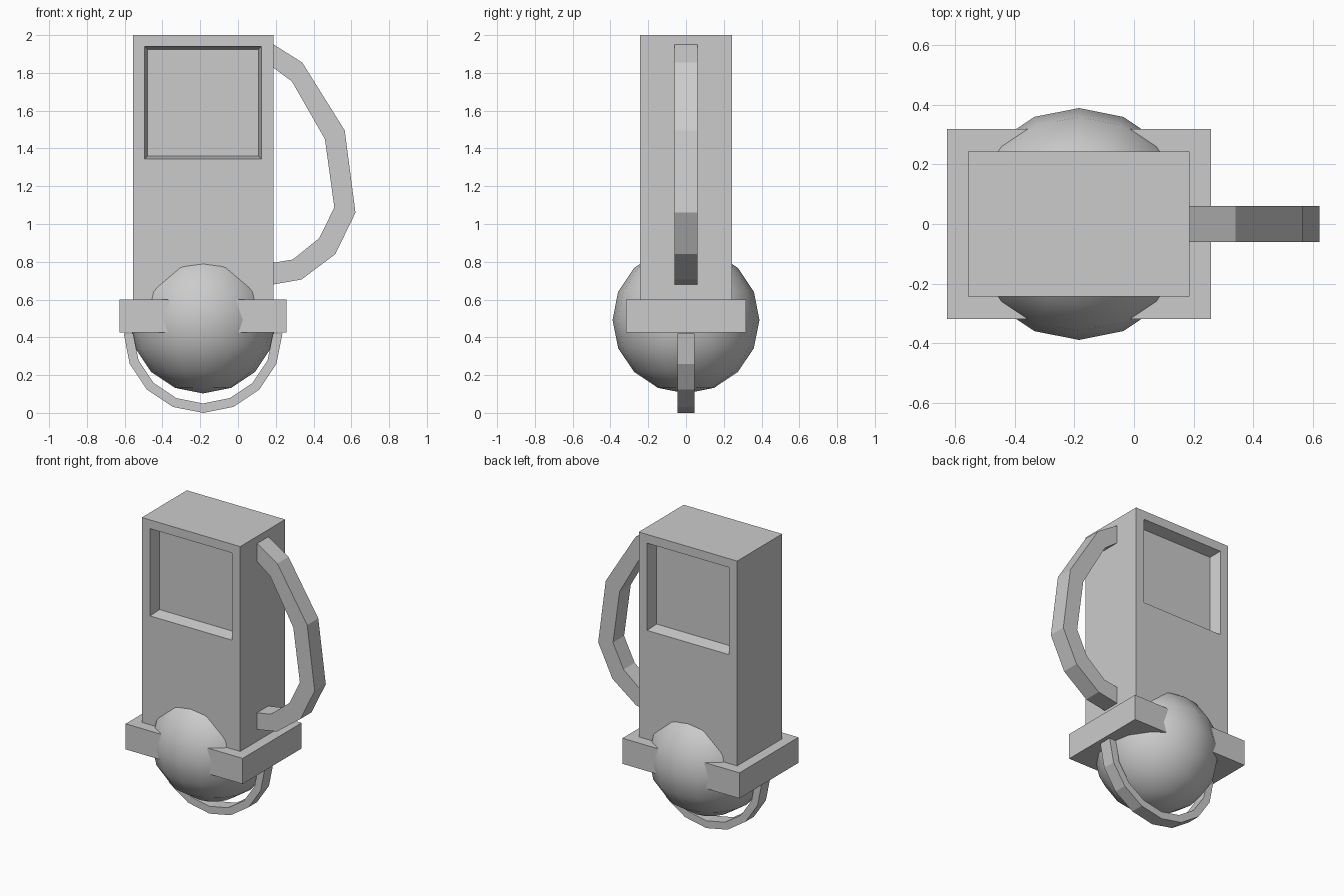
import bpy, bmesh
from math import sin, cos, pi

if "Cube" in bpy.data.objects:
    bpy.data.objects.remove(bpy.data.objects["Cube"])

CX = -0.185  # centre line of the body


def finish(name, bm):
    bmesh.ops.recalc_face_normals(bm, faces=bm.faces)
    me = bpy.data.meshes.new(name)
    bm.to_mesh(me)
    bm.free()
    ob = bpy.data.objects.new(name, me)
    bpy.context.collection.objects.link(ob)
    return ob


def box(x0, x1, y0, y1, z0, z1):
    bm = bmesh.new()
    bmesh.ops.create_cube(bm, size=1)
    for v in bm.verts:
        v.co = (x1 if v.co.x > 0 else x0, y1 if v.co.y > 0 else y0,
                z1 if v.co.z > 0 else z0)
    return bm


def place_face(face, x0, x1, z0, z1, y):
    c = face.calc_center_median()
    for v in face.verts:
        v.co = (x1 if v.co.x > c.x else x0, y, z1 if v.co.z > c.z else z0)


def band(name, outer, inner, half_width):
    # strip between two matching xz outlines, thickened along y
    bm = bmesh.new()
    rings = [[bm.verts.new((p[0], y, p[1])) for p in (o, i) for y in (-half_width, half_width)]
             for o, i in zip(outer, inner)]
    for a, b in zip(rings, rings[1:]):
        for i, j in ((0, 1), (1, 3), (3, 2), (2, 0)):
            bm.faces.new((a[i], a[j], b[j], b[i]))
    for r in (rings[0], rings[-1]):
        bm.faces.new((r[0], r[1], r[3], r[2]))
    return finish(name, bm)


# tall body with a tapered recess on front and back
bm = box(-0.557, 0.187, -0.243, 0.243, 0.5, 2.0)
bm.normal_update()
for f in [f for f in bm.faces if abs(f.normal.y) > 0.9]:
    side = 1 if f.normal.y > 0 else -1
    bmesh.ops.inset_individual(bm, faces=[f], thickness=0.05)
    place_face(f, -0.495, 0.124, 1.344, 1.94, side * 0.243)
    bmesh.ops.inset_individual(bm, faces=[f], thickness=0.01)
    place_face(f, -0.478, 0.108, 1.361, 1.925, side * 0.163)
finish("body", bm)

# collar around the base of the body
finish("collar", box(-0.627, 0.258, -0.318, 0.318, 0.425, 0.6))

# ball wheel
bm = bmesh.new()
bmesh.ops.create_uvsphere(bm, u_segments=16, v_segments=8, radius=0.389)
for v in bm.verts:
    v.co.x += CX
    v.co.z += 0.492
for f in bm.faces:
    f.smooth = True
finish("ball", bm)

# half hoop under the ball
arc = [pi + pi * i / 8 for i in range(9)]
band("lower_hoop",
     [(CX + 0.42 * cos(a), 0.42 + 0.42 * sin(a)) for a in arc],
     [(CX + 0.37 * cos(a), 0.42 + 0.37 * sin(a)) for a in arc], 0.045)

# side handle (hose loop)
band("side_handle",
     [(0.17, 1.962), (0.34, 1.855), (0.565, 1.495), (0.622, 1.06),
      (0.515, 0.84), (0.336, 0.706), (0.17, 0.677)],
     [(0.17, 1.84), (0.285, 1.755), (0.46, 1.45), (0.51, 1.088),
      (0.43, 0.925), (0.29, 0.812), (0.17, 0.792)], 0.06)
